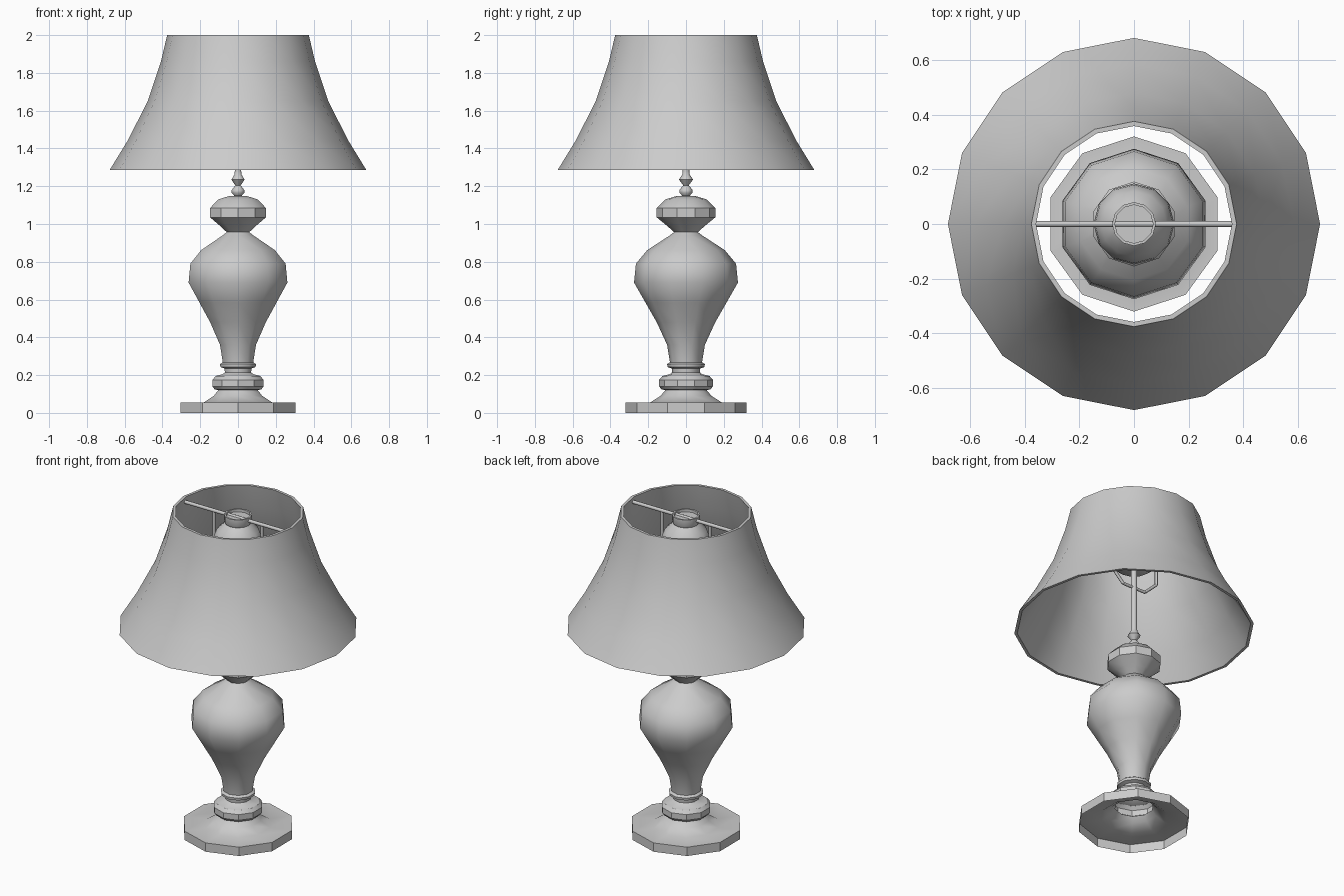
import bpy, bmesh
from math import sin, cos, pi, radians
from mathutils import Vector

default = bpy.data.objects.get("Cube")
if default:
    bpy.data.objects.remove(default, do_unlink=True)

grey = bpy.data.materials.new("plain_grey")
grey.use_nodes = True
colour = (0.6, 0.6, 0.6, 1)
grey.diffuse_color = colour
grey.node_tree.nodes["Principled BSDF"].inputs["Base Color"].default_value = colour


def finish(name, bm, angle):
    """Turn a bmesh into a smooth-shaded object."""
    mesh = bpy.data.meshes.new(name)
    bmesh.ops.recalc_face_normals(bm, faces=bm.faces)
    bm.to_mesh(mesh)
    bm.free()
    mesh.materials.append(grey)
    obj = bpy.data.objects.new(name, mesh)
    bpy.context.collection.objects.link(obj)
    bpy.ops.object.select_all(action='DESELECT')
    obj.select_set(True)
    bpy.context.view_layer.objects.active = obj
    bpy.ops.object.shade_smooth_by_angle(angle=radians(angle))
    return obj


def lathe(name, profile, sides, closed=False, angle=35.9):
    """Revolve (radius, height) points, with a corner on the y axis."""
    bm = bmesh.new()
    rings = []
    for r, z in profile:
        if r == 0:
            rings.append([bm.verts.new((0, 0, z))] * sides)
        else:
            rings.append([bm.verts.new((r * sin(2 * pi * i / sides),
                                        r * cos(2 * pi * i / sides), z))
                          for i in range(sides)])
    pairs = list(zip(rings, rings[1:]))
    if closed:
        pairs.append((rings[-1], rings[0]))
    for a, b in pairs:
        for i in range(sides):
            j = (i + 1) % sides
            corners = list(dict.fromkeys((a[i], a[j], b[j], b[i])))
            bm.faces.new(corners)
    return finish(name, bm, angle)


def rods(name, points, radius, sides=8):
    """Join successive points with straight round rods."""
    bm = bmesh.new()
    for a, b in zip(points, points[1:]):
        a, b = Vector(a), Vector(b)
        made = bmesh.ops.create_cone(bm, cap_ends=True, segments=sides,
                                     radius1=radius, radius2=radius,
                                     depth=(b - a).length)
        turn = (b - a).to_track_quat('Z', 'Y')
        for v in made["verts"]:
            v.co = turn @ v.co + (a + b) / 2
    return finish(name, bm, 50)


# Hollow turned foot, vase body and upper knob, open underneath
lathe("lamp_body", [
    (.32, 0), (.32, .055), (.19, .055), (.135, .09), (.11, .12),
    (.13, .125), (.142, .14), (.142, .175), (.125, .195), (.085, .205),
    (.073, .215), (.075, .235), (.098, .243), (.1, .258), (.085, .268),
    (.1, .36), (.155, .48), (.215, .585), (.275, .69), (.265, .79),
    (.205, .862), (.085, .94), (.063, .957), (.1, .99), (.155, 1.035),
    (.155, 1.085), (.11, 1.13), (.05, 1.148), (.015, 1.15)], 10)

# Beaded stem rising to the bulb
lathe("stem", [
    (.015, 1.145), (.035, 1.165), (.035, 1.18), (.015, 1.205),
    (.037, 1.235), (.02, 1.262), (.018, 1.28), (.018, 1.7)], 10, angle=50)

# Round bulb with a shallow rimmed cap
lathe("bulb", [
    (0, 1.67), (.1, 1.68), (.135, 1.71), (.148, 1.77), (.143, 1.83),
    (.12, 1.89), (.072, 1.935)], 12, angle=50)
lathe("bulb_cap", [
    (0, 1.93), (.072, 1.93), (.08, 1.945), (.08, 1.985),
    (.07, 1.985), (.07, 1.968), (0, 1.968)], 12)

# Cross bar and wire frame that carry the shade
rods("shade_cross_bar", [(-.365, 0, 1.965), (.365, 0, 1.965)], .011)
rods("wire_frame", [(-.165, 0, 1.965), (-.165, 0, 1.63), (-.08, 0, 1.55),
                    (.08, 0, 1.55), (.165, 0, 1.63), (.165, 0, 1.965)], .009)

# Flared shade with real thickness
outer = [(.68, 1.285), (.585, 1.44), (.478, 1.65), (.408, 1.86), (.375, 2)]
inner = [(r - .017, z) for r, z in reversed(outer)]
lathe("shade", outer + inner, 16, closed=True)
